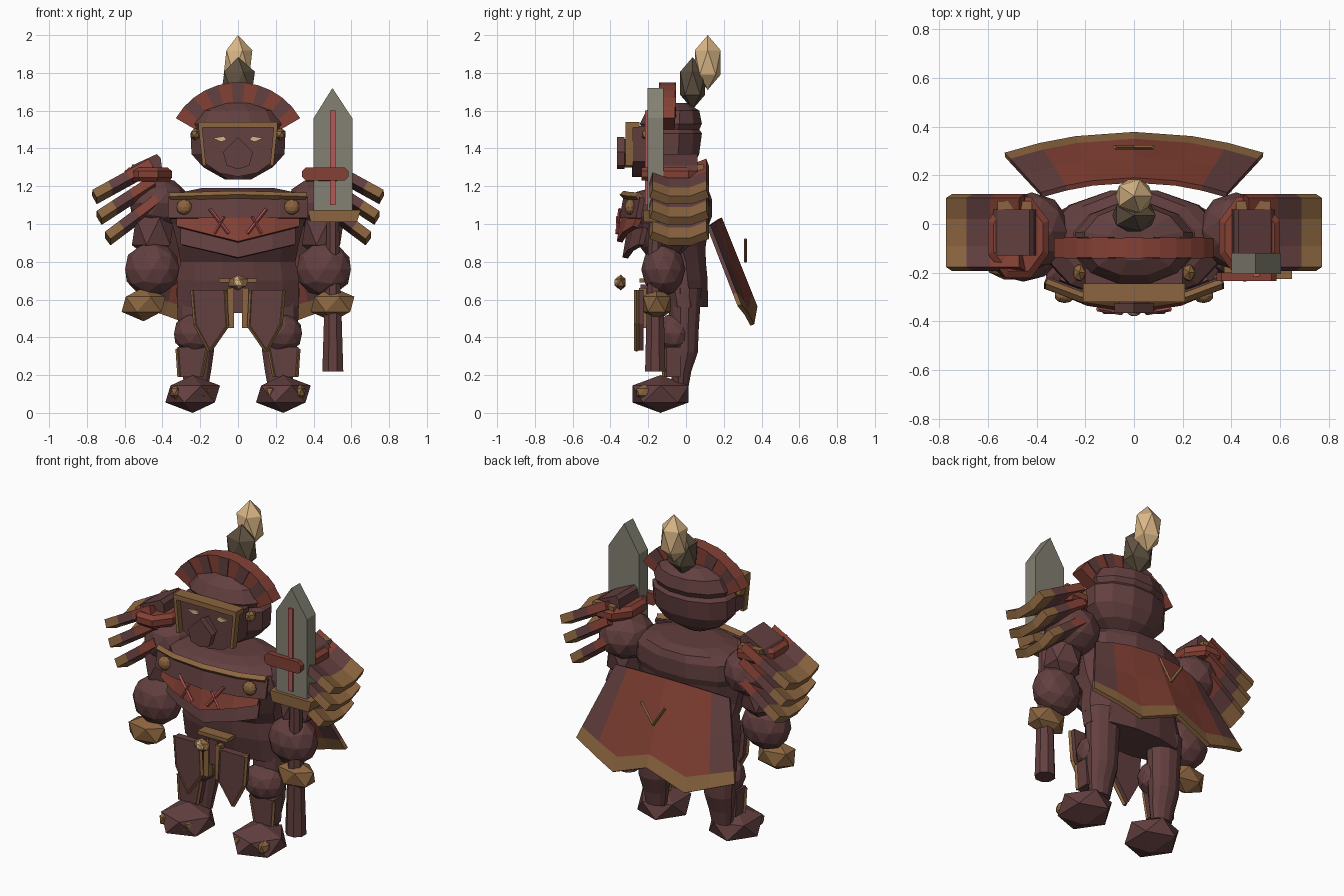
import bpy, bmesh, math
from mathutils import Vector, Matrix

if "Cube" in bpy.data.objects:
    bpy.data.objects.remove(bpy.data.objects["Cube"])


def material(name, r, g, b):
    m = bpy.data.materials.new(name)
    m.use_nodes = True
    m.diffuse_color = (r, g, b, 1)
    m.node_tree.nodes["Principled BSDF"].inputs["Base Color"].default_value = (r, g, b, 1)
    return m


MAROON = material("maroon", .125, .05, .05)
RED = material("brick red", .23, .052, .035)
GOLD = material("old gold", .26, .13, .05)
TAN = material("pale tan", .7, .47, .24)
STEEL = material("grey steel", .23, .22, .17)
BROWN = material("dark brown", .11, .08, .05)
PINK = material("rose red", .45, .1, .095)


def finish(name, bm, mats):
    bmesh.ops.recalc_face_normals(bm, faces=bm.faces)
    me = bpy.data.meshes.new(name)
    bm.to_mesh(me)
    bm.free()
    for m in mats:
        me.materials.append(m)
    ob = bpy.data.objects.new(name, me)
    bpy.context.collection.objects.link(ob)
    return ob


def gem(name, c, r, mat, sub=1):
    """Faceted ball scaled to three radii."""
    bm = bmesh.new()
    bmesh.ops.create_icosphere(bm, subdivisions=sub, radius=1)
    bmesh.ops.transform(bm, matrix=Matrix.Translation(c) @ Matrix.Diagonal((*r, 1)), verts=bm.verts)
    return finish(name, bm, [mat])


def loft(name, rings, mat, n=12, x=0):
    """Stacked ellipses, each given as (z, rx, ry, y centre)."""
    bm = bmesh.new()
    loops = []
    for z, rx, ry, cy in rings:
        angles = [2 * math.pi * (k + .5) / n for k in range(n)]
        loops.append([bm.verts.new((x + rx * math.cos(a), cy + ry * math.sin(a), z)) for a in angles])
    for a, b in zip(loops, loops[1:]):
        for k in range(n):
            bm.faces.new((a[k], a[(k + 1) % n], b[(k + 1) % n], b[k]))
    bm.faces.new(loops[0])
    bm.faces.new(loops[-1])
    return finish(name, bm, [mat])


def prism(name, outline, y0, y1, mat):
    """Front outline in x, z pushed from y0 to y1."""
    bm = bmesh.new()
    a, b = [[bm.verts.new((x, y, z)) for x, z in outline] for y in (y0, y1)]
    n = len(a)
    bm.faces.new(a)
    bm.faces.new(b)
    for k in range(n):
        bm.faces.new((a[k], a[(k + 1) % n], b[(k + 1) % n], b[k]))
    return finish(name, bm, [mat])


def box(name, x0, x1, y0, y1, z0, z1, mat):
    return prism(name, [(x0, z0), (x1, z0), (x1, z1), (x0, z1)], y0, y1, mat)


def bar(name, p, q, r, mat, n=4):
    bm = bmesh.new()
    p, q = Vector(p), Vector(q)
    bmesh.ops.create_cone(bm, cap_ends=True, segments=n, radius1=r, radius2=r, depth=(q - p).length)
    turn = (q - p).to_track_quat('Z', 'Y').to_matrix().to_4x4()
    bmesh.ops.transform(bm, matrix=Matrix.Translation((p + q) / 2) @ turn, verts=bm.verts)
    return finish(name, bm, [mat])


def sheet(name, rows, mats, rule, thick):
    """Bent plate from rows of points; rule(i, j) picks the colour."""
    bm = bmesh.new()
    vs = [[bm.verts.new(p) for p in row] for row in rows]
    for i in range(len(vs) - 1):
        for j in range(len(vs[0]) - 1):
            f = bm.faces.new((vs[i][j], vs[i][j + 1], vs[i + 1][j + 1], vs[i + 1][j]))
            f.material_index = rule(i, j)
    ob = finish(name, bm, mats)
    mod = ob.modifiers.new("thickness", 'SOLIDIFY')
    mod.thickness, mod.offset = thick, 0
    return ob


# Torso and head
loft("torso", [(.56, .335, .13, -.01), (.7, .335, .15, -.03), (.8, .315, .15, -.04), (.88, .33, .18, -.07),
               (1, .36, .21, -.08), (1.04, .38, .23, -.085), (1.13, .37, .23, -.085),
               (1.17, .3, .2, -.07), (1.19, .2, .13, -.06)], MAROON)
loft("head", [(1.235, .07, .05, -.1), (1.3, .19, .12, -.08), (1.37, .255, .155, -.08), (1.48, .26, .17, -.08),
              (1.5, .235, .155, -.08), (1.53, .25, .17, -.08), (1.6, .21, .145, -.07), (1.64, .11, .08, -.07)], MAROON)

# Face mask
prism("mask", [(-.2, 1.52), (.2, 1.52), (.185, 1.33), (.1, 1.27), (0, 1.25), (-.1, 1.27), (-.185, 1.33)],
      -.285, -.18, MAROON)
prism("nose_guard", [(0, 1.46), (.08, 1.38), (.06, 1.31), (0, 1.29), (-.06, 1.31), (-.08, 1.38)], -.365, -.325, MAROON)
prism("nose", [(0, 1.45), (.06, 1.37), (0, 1.3), (-.06, 1.37)], -.325, -.28, MAROON)
box("brow_bar", -.21, .21, -.32, -.245, 1.51, 1.54, GOLD)

# Red crest with dark painted stripes on both faces
steps = 11
arc = [math.radians(-60 + 120 * k / steps) for k in range(steps + 1)]
for k, (a, b) in enumerate(zip(arc, arc[1:])):
    ring = [(r * math.sin(t), 1.37 + r * math.cos(t)) for r, t in ((.26, a), (.38, a), (.38, b), (.26, b))]
    prism("crest_segment", ring, -.137, -.058, RED)
    if k % 2:
        prism("crest_front_stripe", ring, -.142, -.137, MAROON)
        prism("crest_back_stripe", ring, -.058, -.053, MAROON)

# Plume
gem("plume_base", (0, .035, 1.745), (.1, .077, .138), BROWN)
gem("plume_tip", (0, .115, 1.855), (.085, .08, .145), TAN)


def chest_band(name, half, front, top, bottom, rise_top, rise_bottom, mat):
    us = (-1, -.6, 0, .6, 1)
    rows = []
    for z, rise, out in ((top, rise_top, 0), (bottom, rise_bottom, .022)):
        rows.append([(half * u, front - out + .085 * u * u, z + rise * abs(u)) for u in us])
    sheet(name, rows, [mat], lambda i, j: 0, .03)


# Overlapping chest plates
chest_band("collar_trim", .36, -.32, 1.165, 1.145, -.01, -.01, GOLD)
chest_band("upper_chest_plate", .365, -.315, 1.15, 1.03, -.01, 0, MAROON)
chest_band("middle_chest_plate", .32, -.33, 1.035, .905, 0, .08, RED)
chest_band("lower_chest_plate", .3, -.3, .95, .82, .03, .07, MAROON)

# Belt and centre cloth
box("belt", -.1, .1, -.245, -.15, .69, .712, GOLD)
gem("buckle", (0, -.345, .69), (.06, .03, .042), GOLD)
gem("buckle_stone", (0, -.36, .69), (.032, .022, .032), TAN)
box("centre_cloth", -.03, .03, -.24, -.2, .53, .68, MAROON)

# Mirrored parts
for s, side in ((1, "left"), (-1, "right")):
    def flip(points):
        return [(s * x, z) for x, z in points]

    # Face details
    prism(side + "_eye", flip([(.06, 1.445), (.09, 1.435), (.135, 1.455), (.075, 1.465)]), -.293, -.284, TAN)
    prism(side + "_mask_trim", flip([(.19, 1.52), (.21, 1.52), (.188, 1.31), (.17, 1.31)]), -.32, -.28, GOLD)
    gem(side + "_ear_stud", (s * .225, -.2, 1.475), (.03, .04, .035), GOLD)

    # Chest studs and crossed marks
    gem(side + "_chest_stud", (s * .285, -.295, 1.09), (.042, .03, .042), GOLD, 2)
    bar(side + "_long_mark", (s * .15, -.35, 1.08), (s * .05, -.366, .95), .009, PINK)
    bar(side + "_short_mark", (s * .075, -.362, 1.04), (s * .125, -.362, .95), .008, PINK)

    # Arm
    gem(side + "_shoulder", (s * .42, -.03, 1.11), (.16, .16, .14), MAROON, 2)
    gem(side + "_upper_arm", (s * .45, -.07, .96), (.125, .11, .16), MAROON)
    gem(side + "_forearm", (s * .455, -.12, .76), (.15, .117, .145), MAROON, 2)
    gem(side + "_gauntlet", (s * .5, -.155, .575), (.13, .085, .09), GOLD)

    # Shoulder plates with gold tips
    for x0, z0, x1, z1 in ((.46, 1.325, .76, 1.16), (.45, 1.235, .735, 1.05), (.43, 1.135, .69, .94)):
        rows = [[(s * (x0 + (x1 - x0) * t), -.035 + .15 * v, z0 + (z1 - z0) * t - .04 * (1 - v * v))
                 for v in (-1, -.4, .4, 1)] for t in (0, .4, .72, 1)]
        sheet(side + "_shoulder_plate", rows, [RED, MAROON, GOLD], lambda i, j: i, .05)
    loft(side + "_shoulder_clasp", [(1.225, .12, .16, -.055), (1.245, .135, .18, -.055),
                                    (1.28, .135, .18, -.055), (1.3, .11, .15, -.055)], RED, 8, s * .475)
    prism(side + "_shoulder_ridge", flip([(.4, 1.28), (.58, 1.28), (.56, 1.31), (.43, 1.37), (.41, 1.35)]),
          -.13, .06, MAROON)
    box(side + "_clasp_trim", s * .42, s * .56, .06, .095, 1.28, 1.315, GOLD)

    # Leg and foot
    loft(side + "_leg", [(.14, .065, .045, -.03), (.22, .08, .055, -.025), (.32, .095, .075, -.01),
                         (.44, .1, .08, -.01), (.66, .11, .09, -.005)], MAROON, 12, s * .22)
    gem(side + "_knee", (s * .22, -.06, .42), (.125, .1, .11), MAROON, 2)
    prism(side + "_shin_guard", flip([(.16, .35), (.32, .35), (.31, .19), (.19, .19)]), -.12, -.03, MAROON)
    for x, low in ((.165, .193), (.32, .31)):
        bar(side + "_shin_trim", (s * x, -.115, .34), (s * low, -.115, .19), .011, GOLD)
    gem(side + "_foot", (s * .24, -.135, .1), (.162, .175, .1), MAROON)
    for x in (.175, .33):
        gem(side + "_toe_stud", (s * x, -.22, .11), (.032, .05, .042), GOLD)

    # Hip plates
    shape = [(.07, .65), (.24, .65), (.225, .47), (.15, .33), (.06, .46)]
    prism(side + "_hip_plate", flip(shape), -.27, -.225, MAROON)
    for (xa, za), (xb, zb) in zip(shape[1:], shape[2:] + shape[:1]):
        bar(side + "_hip_trim", (s * xa, -.262, za), (s * xb, -.262, zb), .012, GOLD)
    box(side + "_cloth_trim", s * .022, s * .055, -.25, -.21, .45, .66, GOLD)

    # Cape emblem
    bar(side + "_cape_emblem", (0, .315, .8), (s * .08, .315, .92), .009, GOLD)

# Cape with scalloped hem
hem = {0: .56, .45: .465, .73: .52, 1: .57}
us = (-1, -.73, -.45, 0, .45, .73, 1)
rows = []
for t in (0, .45, .85, 1):
    row = []
    for u in us:
        top = Vector((.38 * u, .18 - .06 * u * u, 1.03 - .04 * u * u))
        low = Vector((.53 * u, .368 - .085 * u * u, hem[abs(u)]))
        row.append(top.lerp(low, t))
    rows.append(row)
sheet("cape", rows, [RED, MAROON, GOLD], lambda i, j: 2 if i == 2 else (1 if j in (0, 5) else 0), .022)

# Sword
prism("sword_blade", [(.4, 1.06), (.605, 1.06), (.605, 1.56), (.5, 1.72), (.4, 1.56)], -.205, -.12, STEEL)
box("sword_fuller", .488, .516, -.216, -.2, 1.1, 1.6, PINK)
prism("sword_clasp", [(.34, 1.25), (.36, 1.23), (.565, 1.23), (.585, 1.25), (.585, 1.28), (.565, 1.3),
                      (.36, 1.3), (.34, 1.28)], -.235, -.2, RED)
prism("sword_guard", [(.385, 1.01), (.63, 1.01), (.65, 1.075), (.37, 1.075)], -.225, -.1, GOLD)
loft("sword_grip", [(.22, .06, .058, -.163), (.52, .05, .05, -.163), (.75, .04, .042, -.163),
                    (1.02, .036, .04, -.163)], MAROON, 8, .502)
